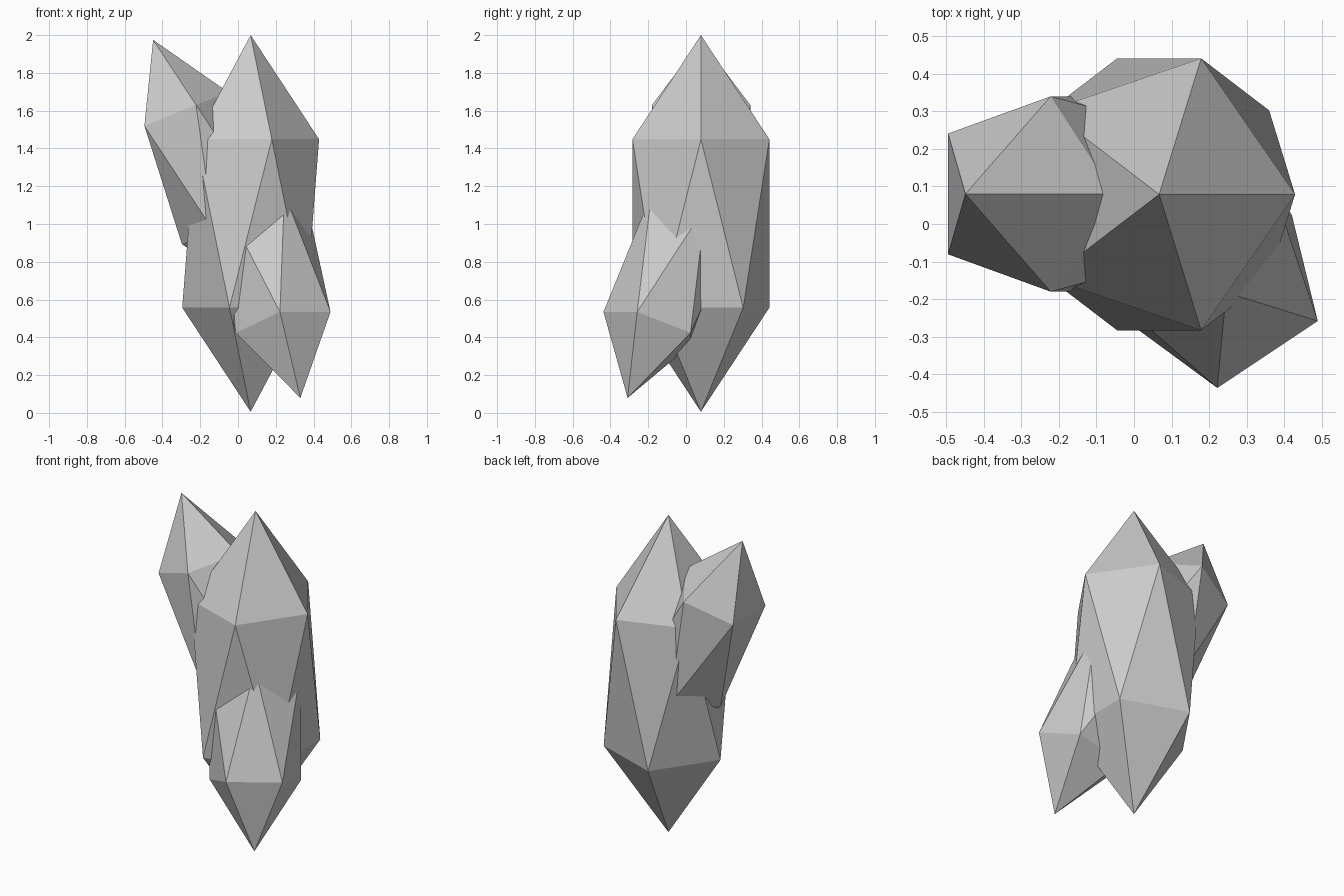
import bpy
from math import radians

if "Cube" in bpy.data.objects:
    bpy.data.objects.remove(bpy.data.objects["Cube"])


def crystal(name, centre, scale, tilt=0, turn=0):
    """Stretched icosahedron, leaning about y, then turned about z."""
    bpy.ops.mesh.primitive_ico_sphere_add(
        subdivisions=1, radius=1, location=centre,
        rotation=(0, radians(tilt), radians(turn)))
    ob = bpy.context.object
    ob.name = name
    ob.scale = scale
    bpy.ops.object.transform_apply(location=False, rotation=True, scale=True)
    bpy.ops.object.shade_flat()
    return ob


# Tall upright crystal
crystal("main_crystal", (0.067, 0.079, 1.003), (0.405, 0.426, 0.997))

# Smaller crystals sprouting from it: one high on the left, one low at front right
small = (0.295, 0.306, 0.732)
crystal("upper_left_crystal", (-0.175, 0.08, 1.296), small, tilt=-22)
crystal("lower_right_crystal", (0.178, -0.081, 0.758), small, tilt=-22, turn=-56.3)
